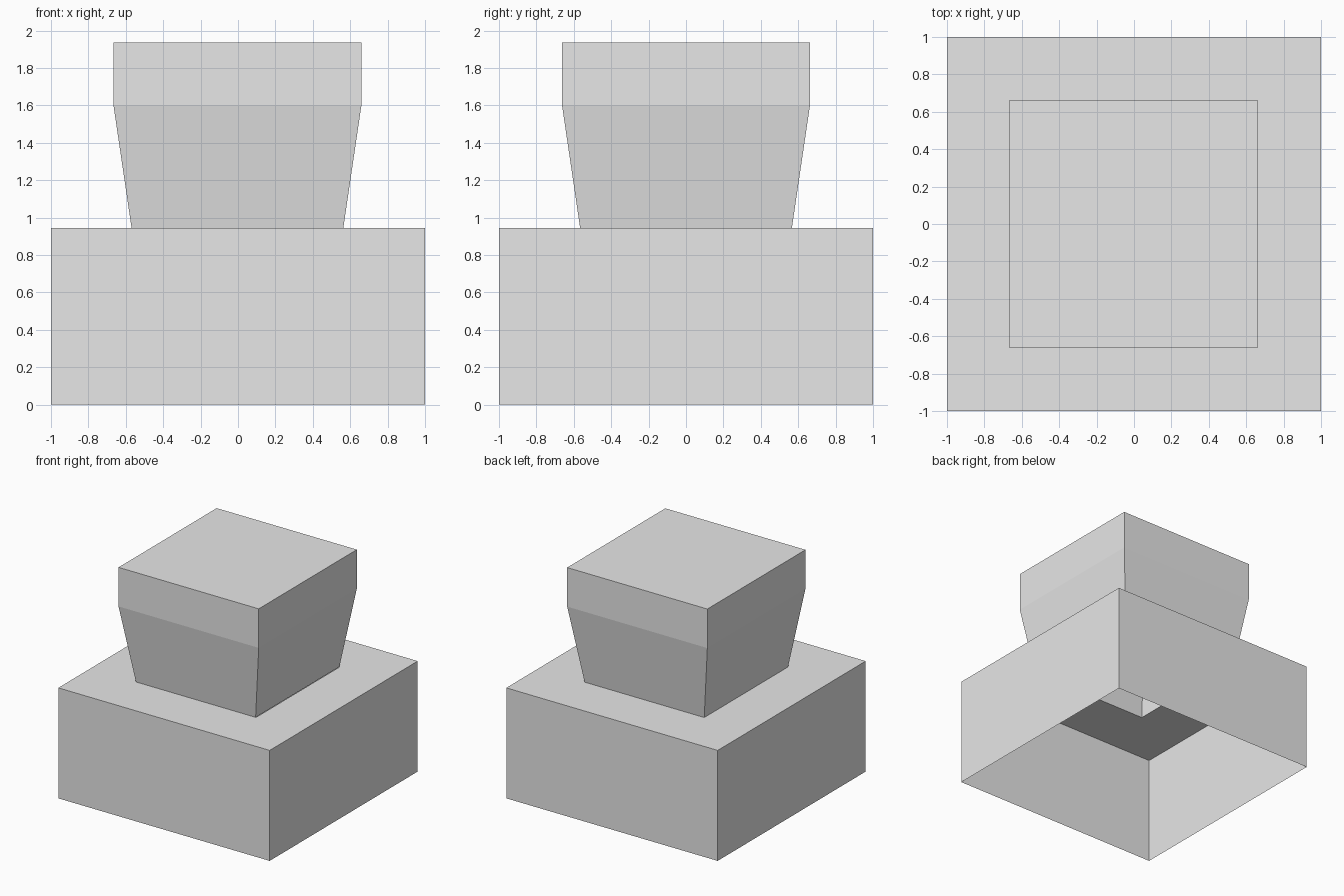
import bpy, bmesh

cube = bpy.data.objects.get("Cube")
if cube:
    bpy.data.objects.remove(cube, do_unlink=True)

GREY = (0.8, 0.8, 0.8, 1.0)
grey = bpy.data.materials.new("plain_grey")
grey.use_nodes = True
grey.diffuse_color = GREY
grey.node_tree.nodes["Principled BSDF"].inputs["Base Color"].default_value = GREY


def square_loft(name, profile, cap=False, closed=False):
    """Join square rings, given as (half width, height), into a flat-faced shell."""
    bm = bmesh.new()
    rings = [[bm.verts.new((sx * h, sy * h, z))
              for sx, sy in ((-1, -1), (1, -1), (1, 1), (-1, 1))]
             for h, z in profile]
    pairs = list(zip(rings, rings[1:]))
    for low, high in pairs:
        for i in range(4):
            j = (i + 1) % 4
            bm.faces.new((low[i], low[j], high[j], high[i]))
    if cap:
        bm.faces.new(rings[-1])
    if closed:
        bm.faces.new(list(reversed(rings[0])))
    mesh = bpy.data.meshes.new(name)
    bm.to_mesh(mesh)
    bm.free()
    mesh.materials.append(grey)
    obj = bpy.data.objects.new(name, mesh)
    bpy.context.collection.objects.link(obj)
    return obj


BASE_TOP = 0.945

# Open-bottomed base whose top has a square hole under the neck
square_loft("base", [(1, 0), (1, BASE_TOP), (0.566, BASE_TOP)])

# Hollow flared head: inner pocket roof, inner walls, bottom lip, outer walls, top
head = square_loft("head", [(0.6, 1.87), (0.6, 1.6), (0.5, BASE_TOP),
                            (0.566, BASE_TOP), (0.663, 1.602), (0.663, 1.936)],
                   cap=True, closed=True)
head.location.x = -0.003
